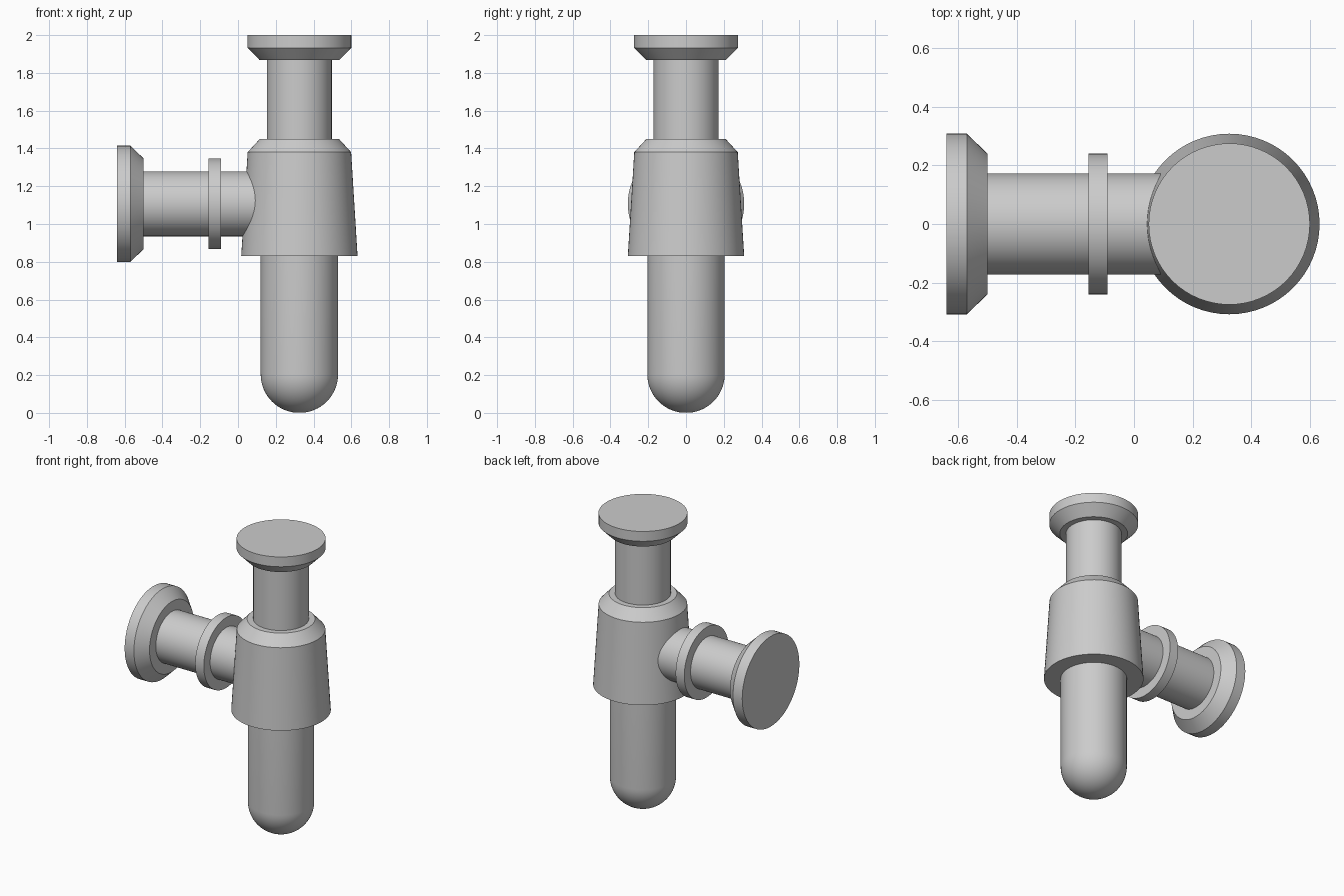
import bpy, bmesh, math
from mathutils import Matrix

cube = bpy.data.objects.get("Cube")
if cube:
    bpy.data.objects.remove(cube, do_unlink=True)

grey = bpy.data.materials.new("satin_grey")
grey.use_nodes = True
colour = (0.6, 0.6, 0.6, 1)
grey.diffuse_color = colour
grey.node_tree.nodes["Principled BSDF"].inputs["Base Color"].default_value = colour

AXIS_X = 0.325      # upright axis
OUTLET_Z = 1.107    # height of the side outlet
UPRIGHT = Matrix.Translation((AXIS_X, 0, 0))
SIDEWAYS = Matrix.Translation((0, 0, OUTLET_Z)) @ Matrix.Rotation(math.pi / 2, 4, 'Y')


def lathe(name, profile, frame, segments=64):
    """Closed solid turned from (radius, height) points."""
    bm = bmesh.new()
    points = [(0, profile[0][1])] + profile + [(0, profile[-1][1])]
    verts = [bm.verts.new((r, 0, h)) for r, h in points]
    edges = [bm.edges.new(pair) for pair in zip(verts, verts[1:])]
    bmesh.ops.spin(bm, geom=verts + edges, cent=(0, 0, 0), axis=(0, 0, 1),
                   angle=math.tau, steps=segments, use_duplicate=False)
    bmesh.ops.remove_doubles(bm, verts=bm.verts, dist=0.0001)
    bmesh.ops.recalc_face_normals(bm, faces=bm.faces)
    mesh = bpy.data.meshes.new(name)
    bm.to_mesh(mesh)
    bm.free()
    mesh.materials.append(grey)
    obj = bpy.data.objects.new(name, mesh)
    obj.matrix_world = frame
    bpy.context.collection.objects.link(obj)
    bpy.ops.object.select_all(action='DESELECT')
    obj.select_set(True)
    bpy.context.view_layer.objects.active = obj
    bpy.ops.object.shade_smooth_by_angle(angle=math.radians(30))
    return obj


# Round-bottomed cup
R = 0.205
dome = [(R * math.sin(a), R - R * math.cos(a))
        for a in (math.pi / 2 * i / 16 for i in range(1, 17))]
lathe("bottom_cup", dome + [(R, 0.85)], UPRIGHT)

# Tapered body, inlet pipe and top collar
lathe("tapered_body", [(0.308, 0.83), (0.274, 1.38), (0.21, 1.45)], UPRIGHT)
lathe("inlet_pipe", [(0.172, 1.4), (0.172, 1.9)], UPRIGHT)
lathe("top_collar", [(0.21, 1.867), (0.275, 1.933), (0.275, 2.0)], UPRIGHT)

# Side outlet with ring and wall flange
lathe("outlet_pipe", [(0.172, -0.55), (0.172, 0.25)], SIDEWAYS)
lathe("outlet_ring", [(0.24, -0.155), (0.24, -0.09)], SIDEWAYS)
lathe("wall_flange", [(0.308, -0.64), (0.308, -0.57), (0.24, -0.5)], SIDEWAYS)
